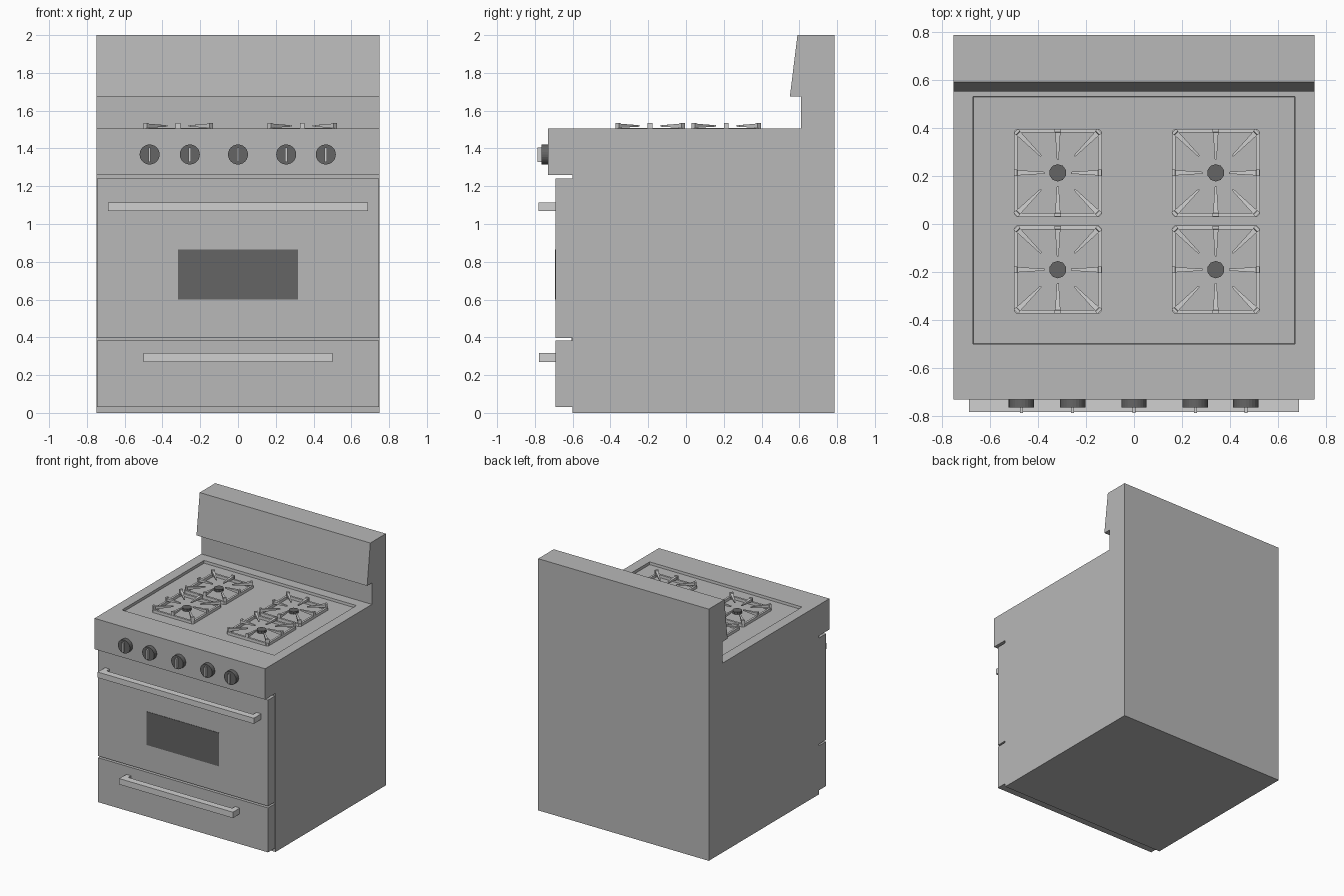
import bpy, bmesh, math
from mathutils import Matrix, Vector

if "Cube" in bpy.data.objects:
    bpy.data.objects.remove(bpy.data.objects["Cube"])


def material(name, v):
    m = bpy.data.materials.new(name)
    m.diffuse_color = (v, v, v, 1)
    m.use_nodes = True
    m.node_tree.nodes["Principled BSDF"].inputs["Base Color"].default_value = m.diffuse_color
    return m


STEEL = material("grey steel", 0.48)
LIGHT = material("light metal", 0.63)
DARK = material("dark grey", 0.13)


def finish(bm, name, mat):
    bmesh.ops.recalc_face_normals(bm, faces=bm.faces[:])
    me = bpy.data.meshes.new(name)
    bm.to_mesh(me)
    bm.free()
    me.materials.append(mat)
    ob = bpy.data.objects.new(name, me)
    bpy.context.collection.objects.link(ob)
    return ob


def add_box(bm, x0, x1, y0, y1, z0, z1):
    m = Matrix.Translation(((x0 + x1) / 2, (y0 + y1) / 2, (z0 + z1) / 2))
    m = m @ Matrix.Diagonal((x1 - x0, y1 - y0, z1 - z0, 1))
    bmesh.ops.create_cube(bm, size=1, matrix=m)


def box(name, mat, *b):
    bm = bmesh.new()
    add_box(bm, *b)
    return finish(bm, name, mat)


def loft(bm, rings):
    vs = [[bm.verts.new(p) for p in r] for r in rings]
    n = len(vs[0])
    for a, b in zip(vs, vs[1:]):
        for i in range(n):
            bm.faces.new((a[i], a[(i + 1) % n], b[(i + 1) % n], b[i]))
    bm.faces.new(vs[0])
    bm.faces.new(vs[-1][::-1])


# body: side profile extruded across x, with the recessed cooktop
profile = [(-0.6, 0), (0.785, 0), (0.785, 2), (0.59, 2), (0.55, 1.675), (0.61, 1.675),
           (0.61, 1.505), (-0.73, 1.505), (-0.73, 1.26), (-0.6, 1.26)]
bm = bmesh.new()
loft(bm, [[(x, y, z) for y, z in profile] for x in (-0.75, 0.75)])
bmesh.ops.recalc_face_normals(bm, faces=bm.faces[:])
top = [f for f in bm.faces if abs(f.calc_center_median().z - 1.505) < 1e-3 and f.normal.z > 0.9]
bmesh.ops.inset_region(bm, faces=top, thickness=0.08)
for v in top[0].verts:
    v.co.y = -0.5 if v.co.y < 0 else 0.53
    v.co.x = math.copysign(0.67, v.co.x)
bmesh.ops.inset_region(bm, faces=top, thickness=0.004, depth=0)
for v in top[0].verts:
    v.co.z = 1.485
finish(bm, "stove_body", STEEL)

# oven door, window and storage drawer
box("oven_door", STEEL, -0.747, 0.747, -0.69, -0.602, 0.397, 1.24)
box("oven_window", DARK, -0.318, 0.318, -0.693, -0.688, 0.6, 0.865)
box("drawer", STEEL, -0.747, 0.747, -0.69, -0.602, 0.03, 0.383)
box("door_mounting", STEEL, -0.73, 0.73, -0.605, -0.595, 0.05, 1.22)


# bar handles with a post at each end
def handle(name, half, z0, z1, front):
    bm = bmesh.new()
    add_box(bm, -half, half, front, front + 0.053, z0, z1)
    for s in (-1, 1):
        x = s * (half - 0.022)
        add_box(bm, x - 0.02, x + 0.02, front + 0.05, -0.688, z0, z1)
    finish(bm, name, LIGHT)


handle("door_handle", 0.687, 1.07, 1.115, -0.782)
handle("drawer_handle", 0.5, 0.27, 0.317, -0.778)

# control knobs with a raised grip
for i, x in enumerate((-0.468, -0.255, 0, 0.255, 0.465)):
    bm = bmesh.new()
    m = Matrix.Translation((x, -0.746, 1.368)) @ Matrix.Rotation(math.pi / 2, 4, 'X')
    bmesh.ops.create_cone(bm, cap_ends=True, segments=24, radius1=0.053, radius2=0.053,
                          depth=0.036, matrix=m)
    finish(bm, f"knob_{i + 1}", DARK)
    box(f"knob_grip_{i + 1}", LIGHT, x - 0.006, x + 0.006, -0.786, -0.762, 1.328, 1.405)


# burner grates: square frame, feet and eight tapering spokes
def spoke(bm, angle, outer, inner, c):
    rot = Matrix.Rotation(angle, 3, 'Z')
    secs = [(outer, .013, 1.487, 1.536), (outer - .013, .013, 1.487, 1.536),
            (outer - .015, .011, 1.509, 1.531), (inner, .004, 1.515, 1.523)]
    loft(bm, [[rot @ Vector(p) + c for p in ((r, -w, a), (r, w, a), (r, w, b), (r, -w, b))]
              for r, w, a, b in secs])


for i, (cx, cy) in enumerate([(x, y) for x in (-0.317, 0.34) for y in (-0.19, 0.213)]):
    c = Vector((cx, cy, 0))
    bm = bmesh.new()
    o, w, k = 0.183, 0.016, 0.012
    rings = []
    # frame with chamfered corners
    outline = [(o, o - k), (o - k, o), (k - o, o), (-o, o - k),
               (-o, k - o), (k - o, -o), (o - k, -o), (o, k - o)]
    s = (o - w) / o
    secs = [(1, 1.484), (1, 1.507), (s, 1.507), (s, 1.484)]
    vs = [[bm.verts.new((cx + x * f, cy + y * f, z)) for x, y in outline] for f, z in secs]
    for a in range(4):
        for j in range(8):
            n, b = (j + 1) % 8, (a + 1) % 4
            bm.faces.new((vs[a][j], vs[a][n], vs[b][n], vs[b][j]))
    for j in range(8):
        diagonal = j % 2
        spoke(bm, j * math.pi / 4, 0.247 if diagonal else 0.182, 0.098 if diagonal else 0.055, c)
    finish(bm, f"grate_{i + 1}", LIGHT)
    # burner cap
    bm = bmesh.new()
    bmesh.ops.create_cone(bm, cap_ends=True, segments=10, radius1=0.036, radius2=0.036,
                          depth=0.02, matrix=Matrix.Translation((cx, cy, 1.494)))
    finish(bm, f"burner_{i + 1}", DARK)
